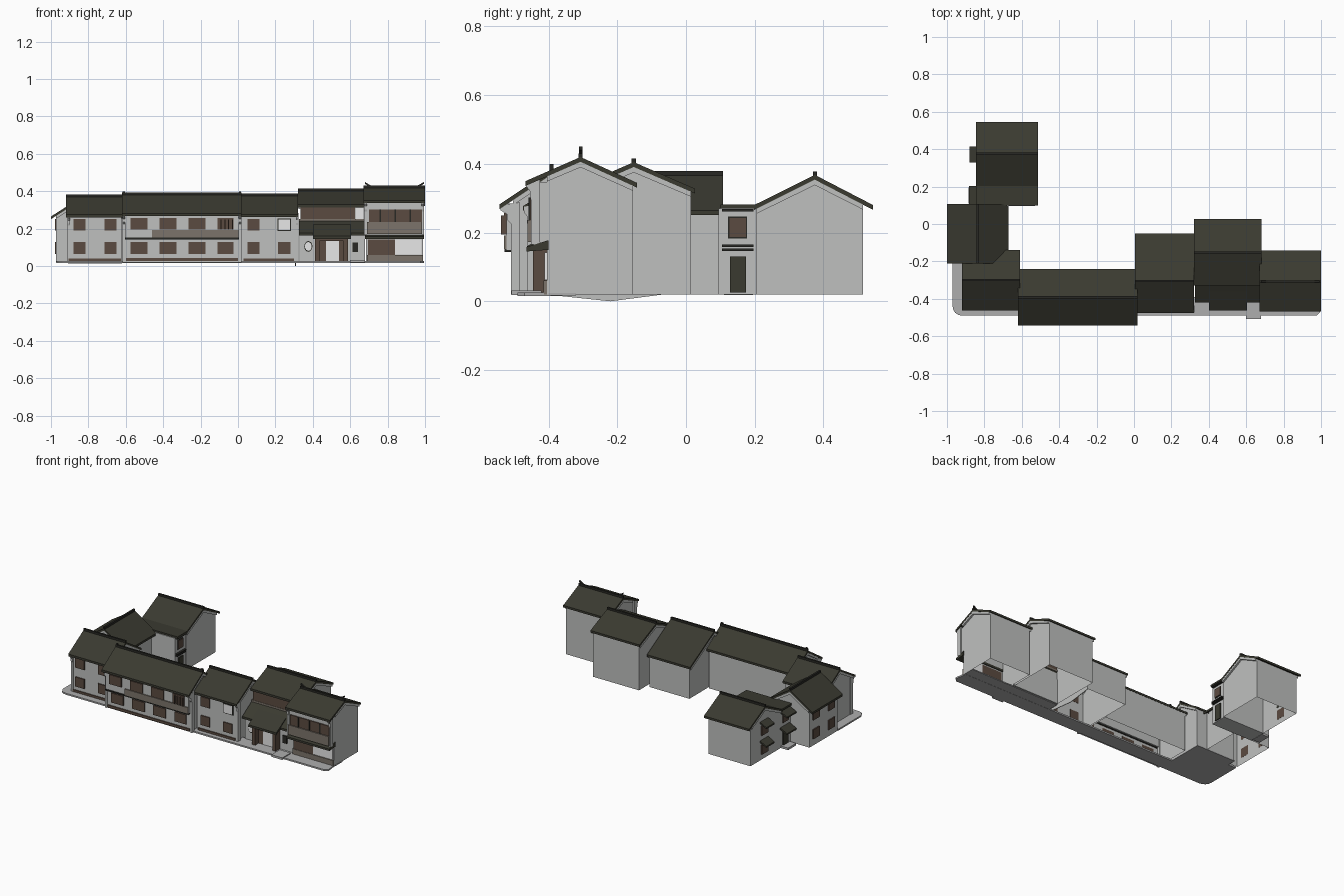
import bpy, bmesh, math

if "Cube" in bpy.data.objects:
    bpy.data.objects.remove(bpy.data.objects["Cube"])

def material(name, c):
    m = bpy.data.materials.new(name)
    m.diffuse_color = (*c, 1)
    m.use_nodes = True
    m.node_tree.nodes["Principled BSDF"].inputs["Base Color"].default_value = m.diffuse_color
    return m

WALL = material("pale_plaster", (0.52, 0.53, 0.52))
ROOF = material("dark_roof_tile", (0.042, 0.042, 0.030))
RIDGE = material("black_tile_trim", (0.022, 0.022, 0.018))
WOOD = material("brown_timber", (0.105, 0.07, 0.052))
RAIL = material("grey_brown_railing", (0.20, 0.175, 0.145))
STONE = material("stone_paving", (0.42, 0.42, 0.42))
WHITE = material("white_panel", (0.85, 0.85, 0.85))

def prism(name, pts, lo, hi, axis, mat, skip=()):
    """Extrude a 2D outline along an axis; skip = outline edges left open."""
    put = {'x': lambda p, t: (t, p[0], p[1]), 'y': lambda p, t: (p[0], t, p[1]),
           'z': lambda p, t: (p[0], p[1], t)}[axis]
    bm = bmesh.new()
    a = [bm.verts.new(put(p, lo)) for p in pts]
    b = [bm.verts.new(put(p, hi)) for p in pts]
    n = len(pts)
    bm.faces.new(a)
    bm.faces.new(b[::-1])
    for i in range(n):
        if i not in skip:
            j = (i + 1) % n
            bm.faces.new((a[i], b[i], b[j], a[j]))
    bmesh.ops.recalc_face_normals(bm, faces=bm.faces)
    me = bpy.data.meshes.new(name)
    bm.to_mesh(me)
    bm.free()
    me.materials.append(mat)
    ob = bpy.data.objects.new(name, me)
    bpy.context.collection.objects.link(ob)
    return ob

def box(name, x0, x1, y0, y1, z0, z1, mat):
    return prism(name, [(x0, y0), (x1, y0), (x1, y1), (x0, y1)], z0, z1, 'z', mat)

T = 0.014   # roof thickness
def house(name, a0, a1, wall, eaves, ridge, axis='x', inset=0.012):
    """Open-bottomed gabled shell, roof sheet and ridge. eaves=(front y,z, back y,z)."""
    (f, fz, b, bz), (r, rz) = eaves, ridge
    w0, w1 = wall
    zf = fz + (rz - fz) * (w0 - f) / (r - f) - T * .9
    zb = bz + (rz - bz) * (b - w1) / (b - r) - T * .9
    prism(name + "_walls", [(w0, .02), (w0, zf), (r, rz - T * .9), (w1, zb), (w1, .02)],
          a0 + inset, a1 - inset, axis, WALL, skip=(1, 2, 4))
    prism(name + "_roof", [(f, fz), (r, rz), (b, bz), (b, bz - T), (r, rz - T), (f, fz - T)],
          a0, a1, axis, ROOF)
    prism(name + "_ridge", [(r - .006, rz - .008), (r + .006, rz - .008), (r + .006, rz + .010),
          (r - .006, rz + .010)], a0, a1, axis, RIDGE)
    # black tile edging with pale band below it, on both gables
    for e, s in ((a0, -1), (a1, 1)):
        lo, hi = sorted((e - s * .014, e - s * .001))
        prism(name + "_gable_band", [(w0, zf), (r, rz - T), (w1, zb), (w1, zb - .016),
              (r, rz - T - .016), (w0, zf - .016)], lo, hi, axis, WALL)

def front_windows(name, spans, z0, z1, y, mat=WOOD):
    for x0, x1 in spans:
        box(name, x0, x1, y - .007, y + .001, z0, z1, mat)

def gable_fin(name, x, y, ye, z0, ze):
    """Stepped corbel end wall under a front eave."""
    prism(name, [(y + .02, z0), (y - .006, z0), (y - .006, ze - .055), (y * .6 + ye * .4, ze - .045),
          (y * .6 + ye * .4, ze - .028), (ye + .003, ze - .015), (ye + .003, ze), (y + .02, ze + .008)],
          x - .007, x + .007, 'x', WALL)

# ---- main volumes ----
house("corner_house", -.92, -.61, (-.44, -.155), (-.463, .275, -.14, .275), (-.30, .374))
house("long_house", -.62, .02, (-.503, -.25), (-.543, .282, -.24, .282), (-.392, .383))
house("middle_house", .005, .322, (-.455, -.06), (-.475, .277, -.05, .235), (-.305, .378))
house("gate_house", .322, .682, (-.315, .015), (-.33, .328, .026, .328), (-.152, .405))
house("end_house", .672, 1.0, (-.405, -.155), (-.467, .35, -.143, .345), (-.307, .42))
house("side_house", -.212, .107, (-.972, -.70), (-1.0, .265, -.67, .265), (-.835, .37), 'y')
house("rear_house", -.845, -.513, (.205, .515), (.198, .28, .545, .28), (.375, .368))

# ---- ground slab along the front, with rounded left corner ----
arc = [(-.92 - .05 * math.sin(t), -.44 - .05 * math.cos(t)) for t in [i * math.pi / 8 for i in range(5)]]
prism("front_paving", arc + [(-.97, -.21), (-.90, -.21), (-.90, -.39), (.985, -.39), (.995, -.47),
      (.975, -.49)], .016, .026, 'z', STONE)
box("corner_floor", -.91, -.62, -.40, -.15, .015, .022, STONE)
box("gate_step", .60, .68, -.508, -.42, .018, .032, STONE)
box("gate_floor", .33, .99, -.40, -.32, .017, .024, STONE)
prism("foundation_wedge", [(-.41, .02), (-.22, 0), (-.065, .02)], .306, .310, 'x', WALL)

# ---- corner house front ----
UP, LOW = (.19, .252), (.065, .128)
for z0, z1 in (UP, LOW):
    front_windows("corner_window", [(-.88, -.815), (-.715, -.65)], z0, z1, -.44)
box("corner_skirting", -.905, -.625, -.446, -.438, .026, .04, WOOD)
gable_fin("corner_fin", -.905, -.44, -.463, .02, .272)

# ---- long house front: overhanging upper floor with railing ----
box("upper_overhang", -.605, .005, -.523, -.49, .15, .285, WALL)
bays = [(-.575, -.485), (-.42, -.33), (-.265, -.175), (-.11, -.025)]
front_windows("long_lower_window", bays, *LOW, -.503)
front_windows("long_upper_window", bays, .195, .257, -.523)
box("long_railing", -.46, .004, -.530, -.52, .152, .192, RAIL)
box("long_sill_beam", -.605, .005, -.528, -.50, .143, .152, RIDGE)
box("long_skirting", -.60, 0, -.510, -.50, .026, .042, WOOD)
for x in (-.09, -.07, -.05, -.03):
    box("open_shutter", x - .003, x + .003, -.539, -.523, .195, .25, WOOD)
for x in (-.611, .011):
    gable_fin("long_fin", x, -.503, -.543, .02, .28)
    box("long_ridge_finial", x - .006, x + .006, -.398, -.386, .38, .40, RIDGE)

# ---- middle house front ----
front_windows("middle_window", [(.05, .115), (.215, .28)], *LOW, -.455)
front_windows("middle_upper_window", [(.05, .115)], *UP, -.455)
front_windows("middle_white_frame", [(.211, .284)], .188, .254, -.453, RIDGE)
front_windows("middle_white_window", [(.216, .279)], .193, .249, -.455, WHITE)
box("middle_skirting", .03, .30, -.462, -.454, .026, .04, WOOD)
gable_fin("middle_fin", .316, -.455, -.475, .02, .275)

# ---- gate house: upper window strip, lower roof and entrance canopy ----
box("gate_lower_room", .33, .68, -.40, -.31, .02, .185, WALL)
front_windows("gate_window_band", [(.335, .625)], .252, .312, -.315)
front_windows("gate_white_panel", [(.63, .67)], .25, .31, -.315, WHITE)
prism("gate_lower_roof", [(-.315, .245), (-.42, .178), (-.42, .164), (-.315, .231)], .325, .682, 'x', ROOF)
prism("gate_canopy", [(-.36, .222), (-.463, .160), (-.463, .146), (-.36, .205)], .40, .605, 'x', ROOF)
box("gate_roof_ridge", .325, .682, -.324, -.312, .24, .252, RAIL)
for x in (.425, .575):
    box("gate_post", x - .012, x + .012, -.445, -.40, .026, .155, WOOD)
box("gate_lintel", .413, .587, -.445, -.435, .135, .158, WOOD)
front_windows("gate_screen", [(.435, .565)], .026, .14, -.40)
front_windows("gate_door", [(.47, .54)], .028, .135, -.404, WHITE)
for rx, mat, y in ((.022, RIDGE, -.395), (.018, WHITE, -.397)):
    ring = [(.376 + rx * math.cos(i * math.pi / 8), .105 + rx * 1.3 * math.sin(i * math.pi / 8))
            for i in range(16)]
    prism("oval_window", ring, y - .008, y, 'y', mat)
front_windows("gate_dark_window", [(.612, .642)], .075, .125, -.40, RIDGE)

# ---- end house: overhanging balcony floor over a shop front ----
box("end_upper_floor", .685, .988, -.447, -.40, .165, .347, WALL)
front_windows("end_upper_window", [(.70, .985)], .235, .302, -.447)
box("end_railing", .69, .985, -.461, -.447, .172, .236, RAIL)
prism("end_ledge", [(-.40, .178), (-.465, .158), (-.465, .145), (-.40, .150)], .68, .995, 'x', ROOF)
front_windows("shop_timber", [(.695, .84)], .06, .142, -.405)
front_windows("shop_white_panel", [(.84, .982)], .062, .142, -.405, WHITE)
box("shop_base", .69, .988, -.415, -.404, .02, .06, RAIL)
for x in (.682, .988):
    gable_fin("end_fin", x, -.445, -.467, .165, .348)
for x in (.76, .84, .92):
    box("end_mullion", x - .004, x + .004, -.458, -.446, .235, .302, RIDGE)
for s in (-1, 1):   # upturned ridge ends
    c = .836
    prism("ridge_horn", [(c + s * .10, .425), (c + s * .13, .433), (c + s * .158, .450),
          (c + s * .158, .440), (c + s * .13, .422)], -.312, -.302, 'y', RIDGE)

# ---- link between side house and rear house ----
box("link_walls", -.832, -.53, .095, .207, .02, .27, WALL)
box("link_roof", -.845, -.513, .10, .207, .27, .282, ROOF)
def east_plate(name, y0, y1, z0, z1, mat, x=-.53, d=.007):
    box(name, x - .001, x + d, y0, y1, z0, z1, mat)
east_plate("link_window_frame", .122, .178, .183, .247, RIDGE, d=.003)
east_plate("link_window", .126, .174, .187, .243, WOOD)
east_plate("link_door", .128, .175, .026, .13, ROOF)
for z in (.147, .158, .262):
    east_plate("link_ledge", .105, .197, z, z + .007, RIDGE, d=.014)

# ---- west side windows, canopies and step ----
def west_plate(name, x, y, w, z0, z1, mat=WOOD):
    box(name, x - .007, x + .001, y - w, y + w, z0, z1, mat)
for z0, z1 in (UP, LOW):
    for y in (-.13, .03):
        west_plate("side_window", -.972, y, .032, z0, z1)
    west_plate("rear_window", -.833, .37, .032, z0 - .01, z1 - .01)
    prism("rear_canopy", [(-.832, z1 + .022), (-.88, z1 - .002), (-.88, z1 - .012), (-.832, z1 + .010)],
          .33, .415, 'y', ROOF)
west_plate("link_west_window", -.832, .15, .03, .18, .24)
west_plate("link_west_door", -.832, .15, .026, .026, .125, ROOF)
for z in (.265, .155):
    prism("link_canopy", [(-.832, z), (-.883, z - .025), (-.883, z - .035), (-.832, z - .012)],
          .105, .203, 'y', ROOF)
box("link_step", -.885, -.832, .11, .195, .018, .032, STONE)
